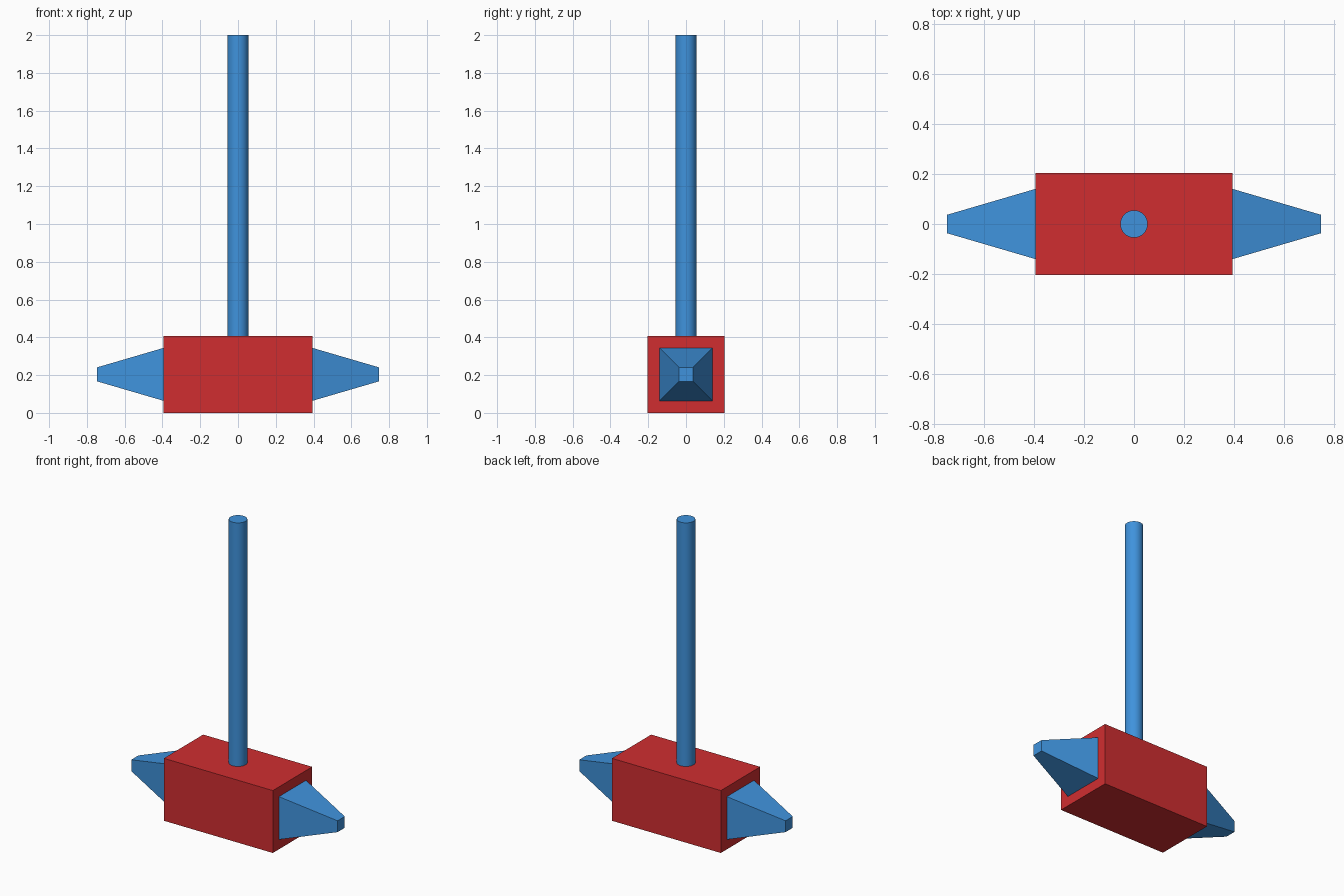
import bpy, bmesh, math
from mathutils import Matrix

if "Cube" in bpy.data.objects:
    bpy.data.objects.remove(bpy.data.objects["Cube"])

MID_Z = 0.204


def material(name, rgb):
    m = bpy.data.materials.new(name)
    m.diffuse_color = (*rgb, 1)
    m.use_nodes = True
    m.node_tree.nodes["Principled BSDF"].inputs["Base Color"].default_value = m.diffuse_color
    return m


red = material("red", (0.63, 0.027, 0.03))
blue = material("blue", (0.05, 0.29, 0.72))


def make(name, bm, mat):
    me = bpy.data.meshes.new(name)
    bmesh.ops.recalc_face_normals(bm, faces=bm.faces)
    bm.to_mesh(me)
    bm.free()
    me.materials.append(mat)
    ob = bpy.data.objects.new(name, me)
    bpy.context.collection.objects.link(ob)
    return ob


# Rectangular hammer head
bm = bmesh.new()
bmesh.ops.create_cube(bm, size=1)
bmesh.ops.transform(bm, verts=bm.verts, matrix=Matrix.Translation((0, 0, MID_Z))
                    @ Matrix.Diagonal((0.788, 0.406, 0.408, 1)))
make("head", bm, red)

# Tapered square spikes on both ends
for name, side in (("left_spike", -1), ("right_spike", 1)):
    bm = bmesh.new()
    bmesh.ops.create_cone(bm, cap_ends=True, segments=4, radius1=0.14 * math.sqrt(2),
                          radius2=0.037 * math.sqrt(2), depth=0.352)
    bmesh.ops.transform(bm, verts=bm.verts,
                        matrix=Matrix.Translation((side * 0.57, 0, MID_Z))
                        @ Matrix.Rotation(side * math.pi / 2, 4, 'Y')
                        @ Matrix.Rotation(math.pi / 4, 4, 'Z'))
    # square the section to the axes whatever the starting angle of the cone
    for v in bm.verts:
        h = 0.14 if abs(v.co.x) < 0.57 else 0.037
        assert abs(abs(v.co.y) - h) < 0.001
    make(name, bm, blue)

# Round handle
bm = bmesh.new()
bmesh.ops.create_cone(bm, cap_ends=True, segments=32, radius1=0.055, radius2=0.055,
                      depth=1.6, matrix=Matrix.Translation((0, 0, 1.2)))
handle = make("handle", bm, blue)
bpy.context.view_layer.objects.active = handle
handle.select_set(True)
bpy.ops.object.shade_smooth_by_angle(angle=math.radians(30))
